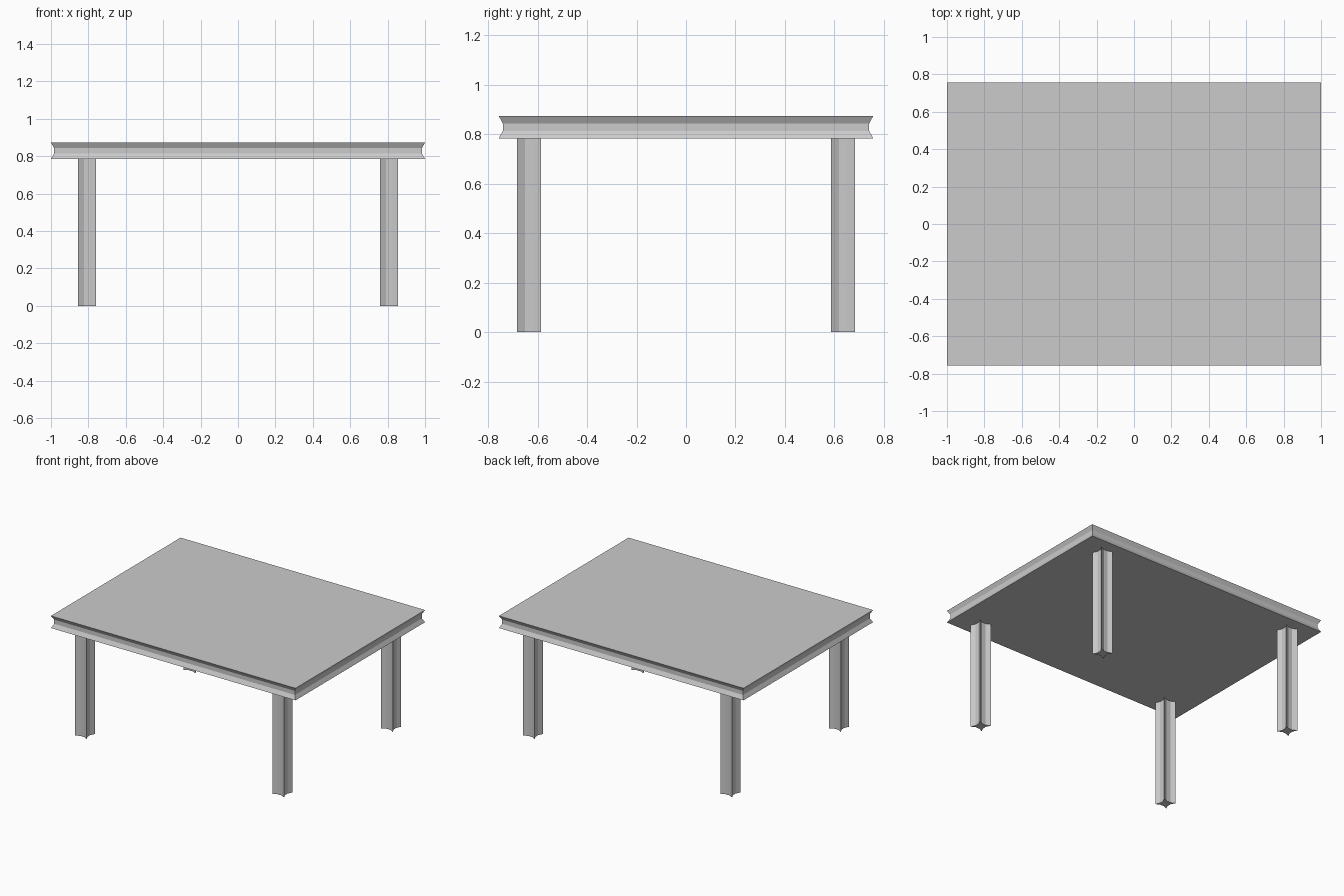
import bpy, bmesh

if "Cube" in bpy.data.objects:
    bpy.data.objects.remove(bpy.data.objects["Cube"])

TOP_Z, UNDER_Z = 0.874, 0.784
HALF_X, HALF_Y = 1.0, 0.757
LEG_X, LEG_Y, LEG_HALF = 0.807, 0.635, 0.048
HOLLOW = 0.016  # depth of the concave sides


def loft(name, rings):
    """Stack closed rings of points into a capped solid."""
    bm = bmesh.new()
    loops = [[bm.verts.new(p) for p in ring] for ring in rings]
    n = len(rings[0])
    for a, b in zip(loops, loops[1:]):
        for i in range(n):
            j = (i + 1) % n
            bm.faces.new((a[i], a[j], b[j], b[i]))
    bm.faces.new(loops[0][::-1])
    bm.faces.new(loops[-1])
    bmesh.ops.recalc_face_normals(bm, faces=bm.faces)
    mesh = bpy.data.meshes.new(name)
    bm.to_mesh(mesh)
    bm.free()
    obj = bpy.data.objects.new(name, mesh)
    bpy.context.collection.objects.link(obj)
    return obj


# Table top: rectangle with a hollowed three-facet edge
step = (TOP_Z - UNDER_Z) / 3
rings = []
for k, inset in enumerate((0, HOLLOW, HOLLOW, 0)):
    x, y, z = HALF_X - inset, HALF_Y - inset, UNDER_Z + k * step
    rings.append([(-x, -y, z), (x, -y, z), (x, y, z), (-x, y, z)])
loft("table_top", rings)

# Leg cross-section: square with the same hollow on all four sides
h, t, d = LEG_HALF, LEG_HALF / 3, LEG_HALF - HOLLOW
section = []
side = [(-h, -h), (-t, -d), (t, -d)]
for _ in range(4):
    section += side
    side = [(-y, x) for x, y in side]

# Four straight legs
for y_name, sy in (("front", -1), ("back", 1)):
    for x_name, sx in (("left", -1), ("right", 1)):
        leg = loft(f"{y_name}_{x_name}_leg",
                   [[(x, y, z) for x, y in section] for z in (0, UNDER_Z)])
        leg.location = (sx * LEG_X, sy * LEG_Y, 0)
